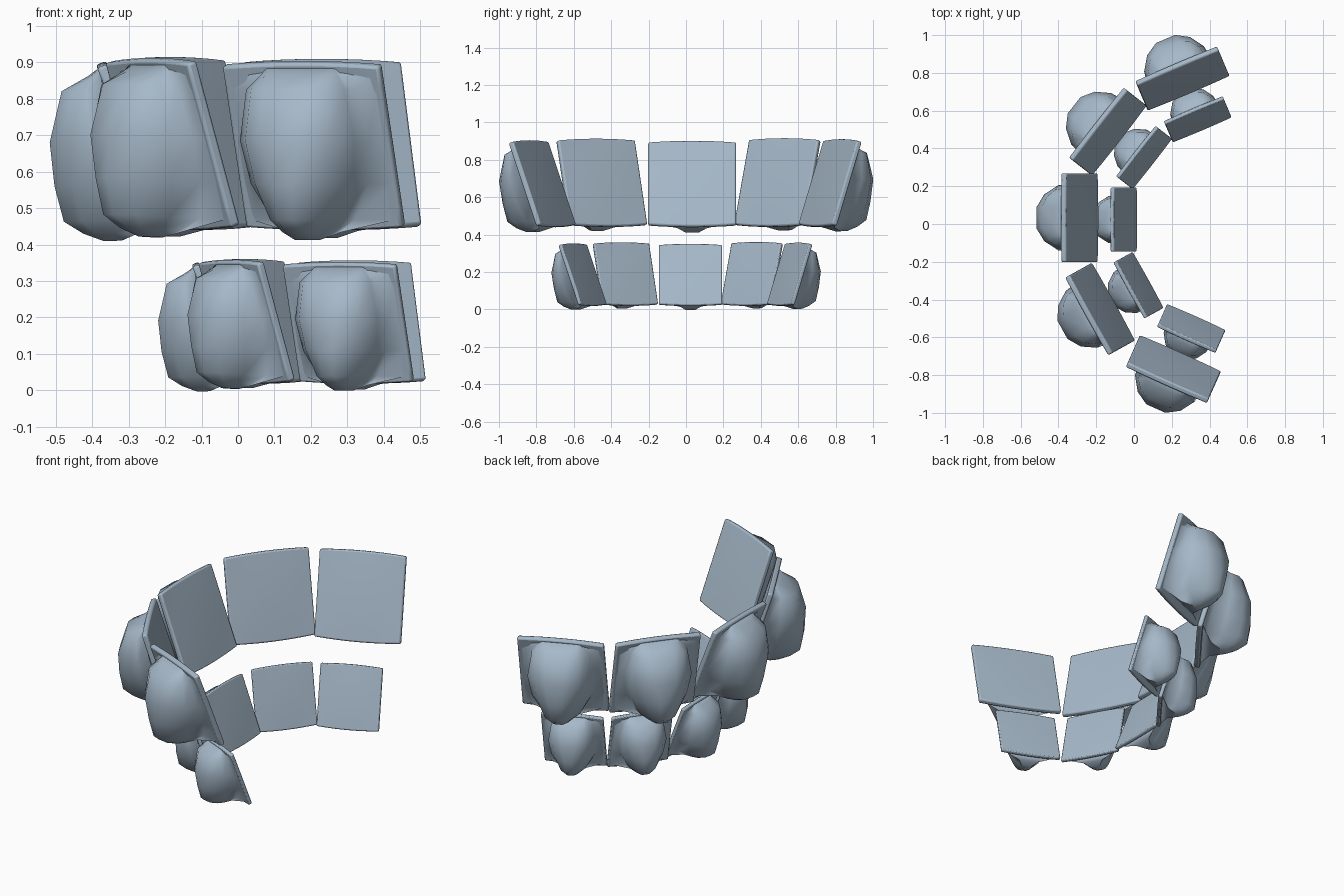
import bpy, bmesh, math
from mathutils import Matrix, Vector

cube = bpy.data.objects.get("Cube")
if cube:
    bpy.data.objects.remove(cube, do_unlink=True)

mat = bpy.data.materials.new("pale blue grey")
mat.use_nodes = True
colour = (0.38, 0.48, 0.58, 1)
mat.diffuse_color = colour
mat.node_tree.nodes["Principled BSDF"].inputs["Base Color"].default_value = colour

WIDTH, HEIGHT, LEAN = 0.47, 0.47, math.radians(20)


def finish(bm, name, matrix, angle):
    bmesh.ops.recalc_face_normals(bm, faces=bm.faces)
    mesh = bpy.data.meshes.new(name)
    bm.to_mesh(mesh)
    bm.free()
    mesh.materials.append(mat)
    obj = bpy.data.objects.new(name, mesh)
    bpy.context.collection.objects.link(obj)
    obj.matrix_world = matrix
    bpy.ops.object.select_all(action="DESELECT")
    obj.select_set(True)
    bpy.context.view_layer.objects.active = obj
    bpy.ops.object.shade_smooth_by_angle(angle=math.radians(angle))
    return obj


def screen(name, matrix):
    # Slightly domed, barrel-edged panel leaning backwards, front on +x
    bm = bmesh.new()
    bmesh.ops.create_grid(bm, x_segments=8, y_segments=8, size=1)
    for v in bm.verts:
        u, t = v.co.x, v.co.y
        dome = 0.006 * (1 - u * u) * (1 - t * t)
        up = HEIGHT * (t + 1) / 2 + 0.01 * t * (1 - u * u)
        v.co = (dome - up * math.sin(LEAN), u * WIDTH / 2, up * math.cos(LEAN))
    ext = bmesh.ops.extrude_face_region(bm, geom=bm.faces[:])
    back = [g for g in ext["geom"] if isinstance(g, bmesh.types.BMVert)]
    offset = Vector((-math.cos(LEAN), 0, -math.sin(LEAN))) * 0.03
    bmesh.ops.translate(bm, verts=back, vec=offset)
    obj = finish(bm, name, matrix, 50)
    bev = obj.modifiers.new("soft_edges", "BEVEL")
    bev.width, bev.segments = 0.008, 2
    bev.limit_method, bev.angle_limit = "ANGLE", math.radians(50)


# Rear housing levels:
# height, foot half width, half width, flat back share, start depth, end depth
LEVELS = [
    (-0.043, 0.035, 0.03, 0.5, 0.13, 0.18),
    (-0.022, 0.075, 0.06, 0.4, 0.08, 0.235),
    (0.012, 0.215, 0.1, 0.25, 0.033, 0.288),
    (0.11, 0.222, 0.152, 0.22, 0.069, 0.312),
    (0.23, 0.222, 0.172, 0.32, 0.113, 0.323),
    (0.37, 0.222, 0.148, 0.42, 0.164, 0.288),
    (0.41, 0.22, 0.115, 0.5, 0.178, 0.215),
    (0.428, 0.2, 0.1, 0.5, 0.183, 0.19),
]


def housing(name, matrix):
    # Bulge that flares out into the panel's back, lofted through the levels
    bm = bmesh.new()
    rings = []
    for z, foot, b, flat, start, end in LEVELS:
        deep = end - start
        half = [(foot, start), (b * 1.06, start + 0.1 * deep),
                (b, start + 0.45 * deep),
                (b * ((1 + flat) / 2 + 0.06), start + 0.8 * deep), (b * flat, end)]
        prof = half + [(-u, d) for u, d in reversed(half)]
        rings.append([bm.verts.new((-d, u, z)) for u, d in prof])
    n = len(rings[0])
    for lo, hi in zip(rings, rings[1:]):
        for i in range(n):
            j = (i + 1) % n
            bm.faces.new((lo[i], lo[j], hi[j], hi[i]))
    bm.faces.new(rings[0])
    bm.faces.new(rings[-1])
    finish(bm, name, matrix, 75)


# Each unit: bottom edge position, yaw, change of lean in degrees
UNITS = [
    (0.29, 0.69, -67, -2),
    (-0.076, 0.44, -38, -4),
    (-0.19, 0.033, 0, 1),
    (-0.107, -0.41, 29, -3),
    (0.247, -0.682, 66, 0),
]
upper = Matrix.Translation((0, 0, 0.456))
lower = Matrix.Translation((0.153, 0, 0.03)) @ Matrix.Scale(0.72, 4)

# Two curved rows, the lower one a smaller copy
for row, base in (("upper", upper), ("lower", lower)):
    for i, (x, y, yaw, tilt) in enumerate(UNITS, 1):
        m = (base @ Matrix.Translation((x, y, 0))
             @ Matrix.Rotation(math.radians(yaw), 4, "Z")
             @ Matrix.Rotation(math.radians(-tilt), 4, "Y"))
        screen(f"{row}_screen_{i}", m)
        housing(f"{row}_housing_{i}", m)
